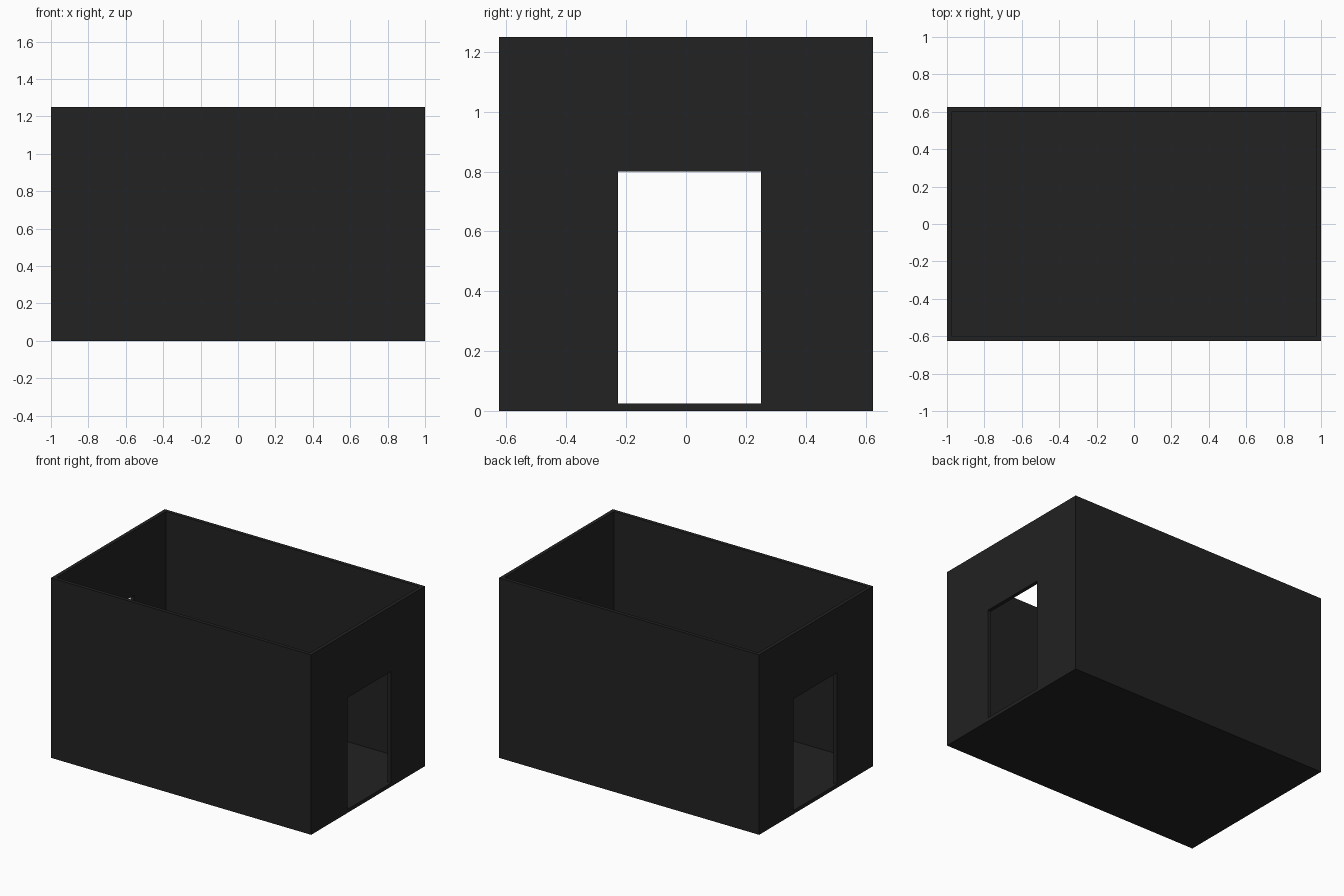
import bpy

if "Cube" in bpy.data.objects:
    bpy.data.objects.remove(bpy.data.objects["Cube"])

T = 0.025  # wall and floor thickness


def box(name, lo, hi):
    """Box mesh object spanning two corners."""
    bpy.ops.mesh.primitive_cube_add(size=1)
    ob = bpy.context.object
    ob.name = name
    for v in ob.data.vertices:
        v.co = [(a + b) / 2 + c * (b - a) for a, b, c in zip(lo, hi, v.co)]
    return ob


def cut(target, cutter):
    """Subtract the cutter and delete it."""
    mod = target.modifiers.new("cut", "BOOLEAN")
    mod.operation = "DIFFERENCE"
    mod.solver = "EXACT"
    mod.object = cutter
    bpy.context.view_layer.objects.active = target
    bpy.ops.object.modifier_apply(modifier=mod.name)
    bpy.data.objects.remove(cutter)


# Open-topped room: floor and four thin walls
room = box("room_shell", (-1, -0.625, 0), (1, 0.625, 1.25))
cut(room, box("room_cutter", (-1 + T, -0.625 + T, T), (1 - T, 0.625 - T, 1.5)))

# Doorways through both end walls, standing on the floor slab
for side, x in (("left", -1), ("right", 1)):
    cut(room, box(side + "_door_cutter", (x - 0.1, -0.227, T), (x + 0.1, 0.25, 0.80)))

# Dark charcoal walls
mat = bpy.data.materials.new("charcoal")
mat.diffuse_color = (0.016, 0.016, 0.016, 1)
mat.use_nodes = True
mat.node_tree.nodes["Principled BSDF"].inputs["Base Color"].default_value = mat.diffuse_color
room.data.materials.clear()
room.data.materials.append(mat)
for p in room.data.polygons:
    p.material_index = 0
    p.use_smooth = False
